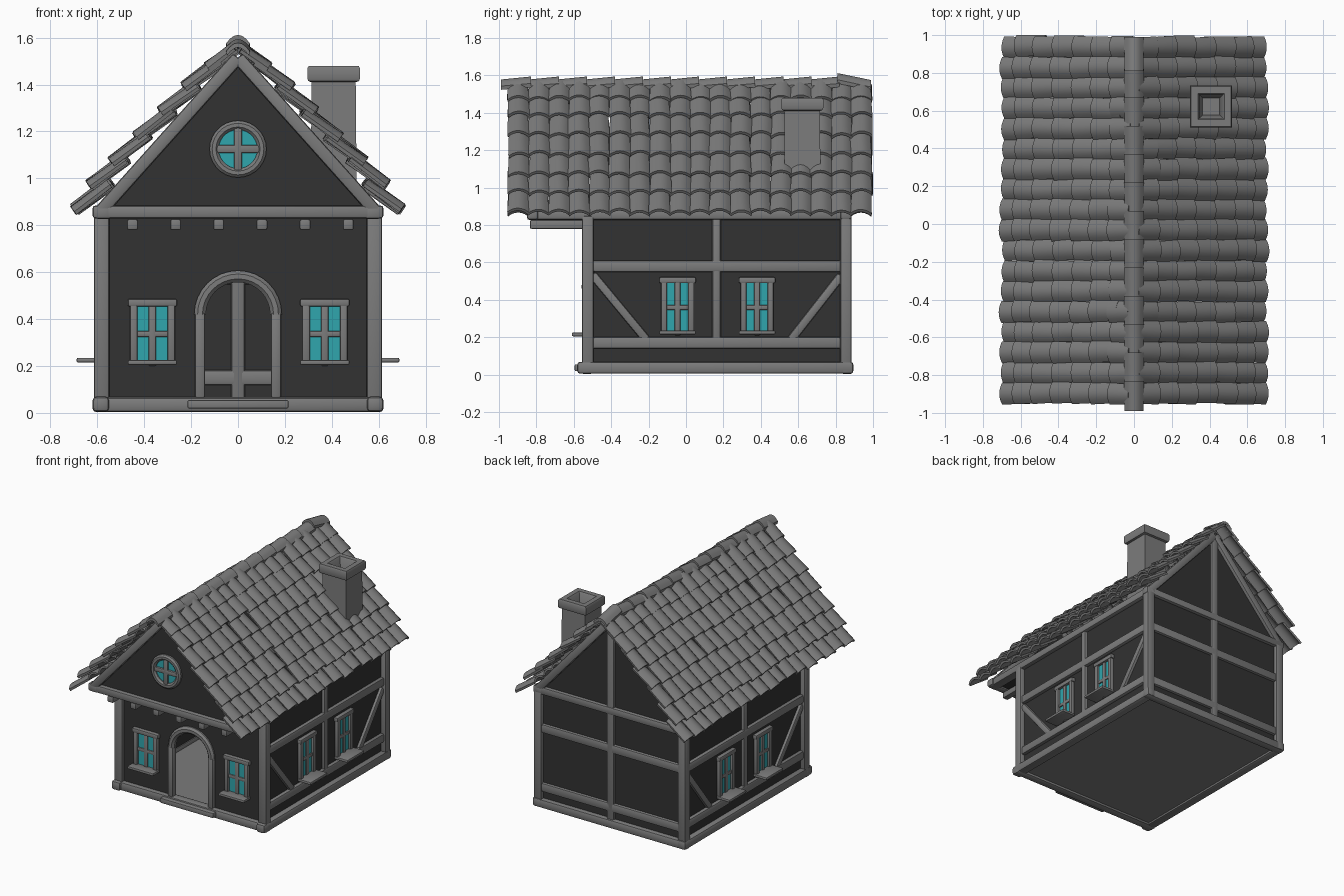
import bpy, bmesh, math, random
from mathutils import Matrix, Vector

random.seed(4)
if "Cube" in bpy.data.objects:
    bpy.data.objects.remove(bpy.data.objects["Cube"], do_unlink=True)


def material(name, rgb):
    m = bpy.data.materials.new(name)
    m.use_nodes = True
    m.diffuse_color = (*rgb, 1)
    m.node_tree.nodes["Principled BSDF"].inputs["Base Color"].default_value = (*rgb, 1)
    return m


GREY = material("weathered_grey", (0.2, 0.2, 0.2))
DARK = material("dark_wall", (0.032, 0.032, 0.032))
TEAL = material("teal_glass", (0.03, 0.38, 0.42))
X, Y, Z = Vector((1, 0, 0)), Vector((0, 1, 0)), Vector((0, 0, 1))
FRONT, BACK, SIDE, GABLE = -0.53, 0.86, 0.58, -0.82


def finish(name, bm, mat):
    bmesh.ops.recalc_face_normals(bm, faces=bm.faces)
    mesh = bpy.data.meshes.new(name)
    bm.to_mesh(mesh)
    bm.free()
    mesh.materials.append(mat)
    ob = bpy.data.objects.new(name, mesh)
    bpy.context.scene.collection.objects.link(ob)
    bpy.ops.object.select_all(action="DESELECT")
    ob.select_set(True)
    bpy.context.view_layer.objects.active = ob
    bpy.ops.object.shade_smooth_by_angle(angle=math.radians(35))


def beam(bm, a, b, w, d, out, bev=0.012):
    """Rounded timber from a to b, w wide and d deep along out."""
    a, b = Vector(a), Vector(b)
    side = out.cross(b - a).normalized()
    m = Matrix((side * w, out * d, b - a)).transposed().to_4x4()
    m.translation = (a + b) / 2
    verts = bmesh.ops.create_cube(bm, size=1, matrix=m)["verts"]
    if bev:
        edges = list({e for v in verts for e in v.link_edges})
        bmesh.ops.bevel(bm, geom=edges, offset=bev, segments=2, profile=0.5,
                        affect="EDGES", clamp_overlap=True)


def loft(bm, rings, closed=False):
    """Skin through equal rings of points, capped unless closed."""
    vs = [[bm.verts.new(p) for p in r] for r in rings]
    n = len(vs[0])
    for r, s in zip(vs, vs[1:] + ([vs[0]] if closed else [])):
        for i in range(n):
            j = (i + 1) % n
            bm.faces.new((r[i], r[j], s[j], s[i]))
    if not closed:
        bm.faces.new(vs[0])
        bm.faces.new(vs[-1])


def slab(name, outline, y0, y1, mat):
    bm = bmesh.new()
    loft(bm, [[(x, y, z) for x, z in outline] for y in (y0, y1)])
    finish(name, bm, mat)


def hoop(bm, cy, cz, radius, tube, start, end, steps, closed=False):
    rings = []
    for i in range(steps + (not closed)):
        a = start + (end - start) * i / steps
        ring = []
        for k in range(8):
            t = math.tau * (k + 0.5) / 8
            r = radius + tube * math.cos(t)
            ring.append((r * math.cos(a), cy + tube * math.sin(t), cz + r * math.sin(a)))
        rings.append(ring)
    loft(bm, rings, closed)


# Walls: front with arched doorway, gables, sides, jetty soffit
arch = [(0.15 * math.cos(math.pi * i / 14), 0.42 + 0.15 * math.sin(math.pi * i / 14))
        for i in range(15)]
slab("front_wall", [(SIDE, 0.03), (SIDE, 0.86), (-SIDE, 0.86), (-SIDE, 0.03), (-0.15, 0.03)]
     + arch[::-1] + [(0.15, 0.03)], FRONT, FRONT + 0.02, DARK)
gable = [(-SIDE, 0.84), (SIDE, 0.84), (0, 1.51)]
slab("front_gable_wall", gable, GABLE, GABLE + 0.02, DARK)
slab("back_wall", [(-SIDE, 0.03), (SIDE, 0.03), (SIDE, 0.84), (0, 1.51), (-SIDE, 0.84)],
     BACK - 0.02, BACK, DARK)
bm = bmesh.new()
for s in (-1, 1):
    beam(bm, (s * 0.57, FRONT, 0.44), (s * 0.57, BACK, 0.44), 0.82, 0.02, X, 0)
finish("side_walls", bm, DARK)
bm = bmesh.new()
beam(bm, (0, GABLE, 0.85), (0, FRONT, 0.85), 1.16, 0.02, Z, 0)
finish("overhang_soffit", bm, DARK)
bm = bmesh.new()
beam(bm, (0, FRONT, 0.03), (0, BACK, 0.03), 1.16, 0.02, Z, 0)
finish("floor", bm, GREY)

# Corner posts and sills
bm = bmesh.new()
for s in (-1, 1):
    for y in (FRONT + 0.005, BACK - 0.005):
        beam(bm, (s * 0.582, y, 0.04), (s * 0.582, y, 0.85), 0.066, 0.062, Y)
finish("corner_posts", bm, GREY)
bm = bmesh.new()
for s in (-1, 1):
    beam(bm, (s * 0.585, -0.582, 0.037), (s * 0.585, 0.895, 0.037), 0.064, 0.07, X, 0.016)
for y in (FRONT, BACK):
    beam(bm, (-0.62, y, 0.035), (0.62, y, 0.035), 0.064, 0.066, Y, 0.016)
finish("sill_beams", bm, GREY)

# Side framing with rails, middle post and corner braces
for name, s in (("left_framing", 1), ("right_framing", -1)):
    bm = bmesh.new()
    x = s * 0.575
    for z in (0.17, 0.58):
        beam(bm, (x, -0.5, z), (x, 0.83, z), 0.062, 0.06, X)
    beam(bm, (x, -0.85, 0.855), (x, 0.885, 0.855), 0.055, 0.07, X)
    beam(bm, (x, 0.163, 0.18), (x, 0.163, 0.84), 0.046, 0.054, X)
    beam(bm, (x, -0.5, 0.535), (x, -0.21, 0.185), 0.046, 0.05, X)
    beam(bm, (x, 0.83, 0.53), (x, 0.56, 0.185), 0.046, 0.05, X)
    finish(name, bm, GREY)

# Gable framing
for name, y in (("front_gable_framing", GABLE), ("back_gable_framing", BACK - 0.005)):
    bm = bmesh.new()
    beam(bm, (-0.62, y, 0.857), (0.62, y, 0.857), 0.055, 0.06, Y)
    for s in (-1, 1):
        beam(bm, (s * 0.595, y, 0.85), (0, y, 1.515), 0.055, 0.06, Y)
    finish(name, bm, GREY)
bm = bmesh.new()
beam(bm, (0, BACK - 0.01, 0.05), (0, BACK - 0.01, 1.5), 0.06, 0.06, Y)
for z in (0.15, 0.58):
    beam(bm, (-0.56, BACK - 0.01, z), (0.56, BACK - 0.01, z), 0.064, 0.06, Y)
finish("back_framing", bm, GREY)

# Joists carrying the overhanging gable
bm = bmesh.new()
for i in range(6):
    x = -0.45 + 0.184 * i
    beam(bm, (x, -0.835, 0.803), (x, -0.5, 0.803), 0.046, 0.046, Z, 0.008)
finish("overhang_joists", bm, GREY)

# Doorway
bm = bmesh.new()
hoop(bm, FRONT, 0.42, 0.162, 0.027, 0, math.pi, 16)
for s in (-1, 1):
    beam(bm, (s * 0.162, FRONT, 0.06), (s * 0.162, FRONT, 0.43), 0.044, 0.05, Y)
finish("door_surround", bm, GREY)
bm = bmesh.new()
beam(bm, (-0.215, -0.555, 0.037), (0.215, -0.555, 0.037), 0.036, 0.08, Y, 0.006)
finish("doorstep", bm, GREY)


# Casement windows, drawn facing -y and turned into place
def window(name, place, w, h, sill):
    frame, glass = bmesh.new(), bmesh.new()
    u = w / 2 - 0.025
    for s in (-u, u):
        beam(frame, (s, 0, 0.01), (s, 0, h - 0.01), 0.032, 0.05, Y, 0.007)
    beam(frame, (0, 0, 0), (0, 0, h - 0.01), 0.032, 0.034, Y, 0.007)
    beam(frame, (-u, 0, h * 0.48), (u, 0, h * 0.48), 0.026, 0.032, Y, 0.007)
    beam(frame, (-w / 2, 0, h - 0.015), (w / 2, 0, h - 0.015), 0.032, 0.056, Y, 0.007)
    beam(frame, (-w / 2, -sill / 2, 0.015), (w / 2, -sill / 2, 0.015), 0.02, sill, Y, 0.006)
    beam(glass, (0, -0.004, 0.01), (0, -0.004, h - 0.01), 2 * u, 0.008, Y, 0)
    for b, part, mat in ((frame, "_frame", GREY), (glass, "_glass", TEAL)):
        b.transform(place)
        finish(name + part, b, mat)


for i, x in enumerate((-0.365, 0.37)):
    window(f"front_window_{i + 1}", Matrix.Translation((x, FRONT, 0.2)), 0.21, 0.285, 0.08)
for name, s in (("left_window", 1), ("right_window", -1)):
    for i, y in enumerate((-0.045, 0.38)):
        window(f"{name}_{i + 1}", Matrix.Translation((s * SIDE, y, 0.21))
               @ Matrix.Rotation(s * math.pi / 2, 4, "Z"), 0.195, 0.31, 0.108)

# Round gable window
bm = bmesh.new()
hoop(bm, GABLE - 0.005, 1.125, 0.102, 0.021, 0, math.tau, 28, True)
beam(bm, (0, GABLE - 0.005, 1.03), (0, GABLE - 0.005, 1.22), 0.034, 0.03, Y, 0.007)
beam(bm, (-0.095, GABLE - 0.005, 1.125), (0.095, GABLE - 0.005, 1.125), 0.034, 0.03, Y, 0.007)
finish("round_window_frame", bm, GREY)
disc = [(0.1 * math.cos(math.tau * i / 28), 1.125 + 0.1 * math.sin(math.tau * i / 28))
        for i in range(28)]
slab("round_window_glass", disc, GABLE - 0.006, GABLE + 0.002, TEAL)


# Barrel tiles
def arc(half, sag, thick):
    n = 6
    top = [(half * (2 * i / n - 1), -sag * (2 * i / n - 1) ** 2) for i in range(n + 1)]
    return top + [(u * 0.94, h - thick) for u, h in reversed(top)]


courses = [(0.71, 0.885), (0.645, 0.99), (0.55, 1.09), (0.445, 1.195),
           (0.34, 1.30), (0.24, 1.405), (0.14, 1.49)]
bm = bmesh.new()
for turn in (0, math.pi):
    for col in range(18):
        shift = random.uniform(-0.012, 0.008)
        for row, (x, z) in enumerate(courses):
            length = 0.14 if row == 6 else 0.19
            m = (Matrix.Translation((0, 0.938 - 0.1078 * col + random.uniform(-0.004, 0.004), 0))
                 @ Matrix.Rotation(turn, 4, "Z")
                 @ Matrix.Translation((x + shift, 0, z + random.uniform(-0.006, 0.006)))
                 @ Matrix.Rotation(0.62 + random.uniform(-0.04, 0.04), 4, "Y")
                 @ Matrix.Rotation(random.uniform(-0.03, 0.03), 4, "Z"))
            loft(bm, [[m @ Vector((0, u, h)) for u, h in arc(0.058, 0.026, 0.016)],
                      [m @ Vector((-length, u, h)) for u, h in arc(0.053, 0.024, 0.014)]])
finish("roof_tiles", bm, GREY)

# Ridge caps, the last one tipped the other way
bm = bmesh.new()
for i in range(13):
    y = -0.99 + 0.15 * i
    z0, z1 = (1.612, 1.575) if i == 12 else (1.578, 1.594)
    loft(bm, [[(u, y, z0 + h) for u, h in arc(0.05, 0.035, 0.02)],
              [(u, y + (0.18 if i == 12 else 0.16), z1 + h) for u, h in arc(0.053, 0.037, 0.02)]])
finish("ridge_tiles", bm, GREY)

# Chimney with cap and sunken flue
bm = bmesh.new()
profile = [(0.098, 0.95), (0.094, 1.41), (0.108, 1.415), (0.112, 1.425), (0.112, 1.47),
           (0.106, 1.48), (0.07, 1.48), (0.062, 1.47), (0.045, 1.35)]
loft(bm, [[(0.408 + r * a, 0.622 + r * b, z) for a, b in ((-1, -1), (1, -1), (1, 1), (-1, 1))]
          for r, z in profile])
finish("chimney", bm, GREY)
